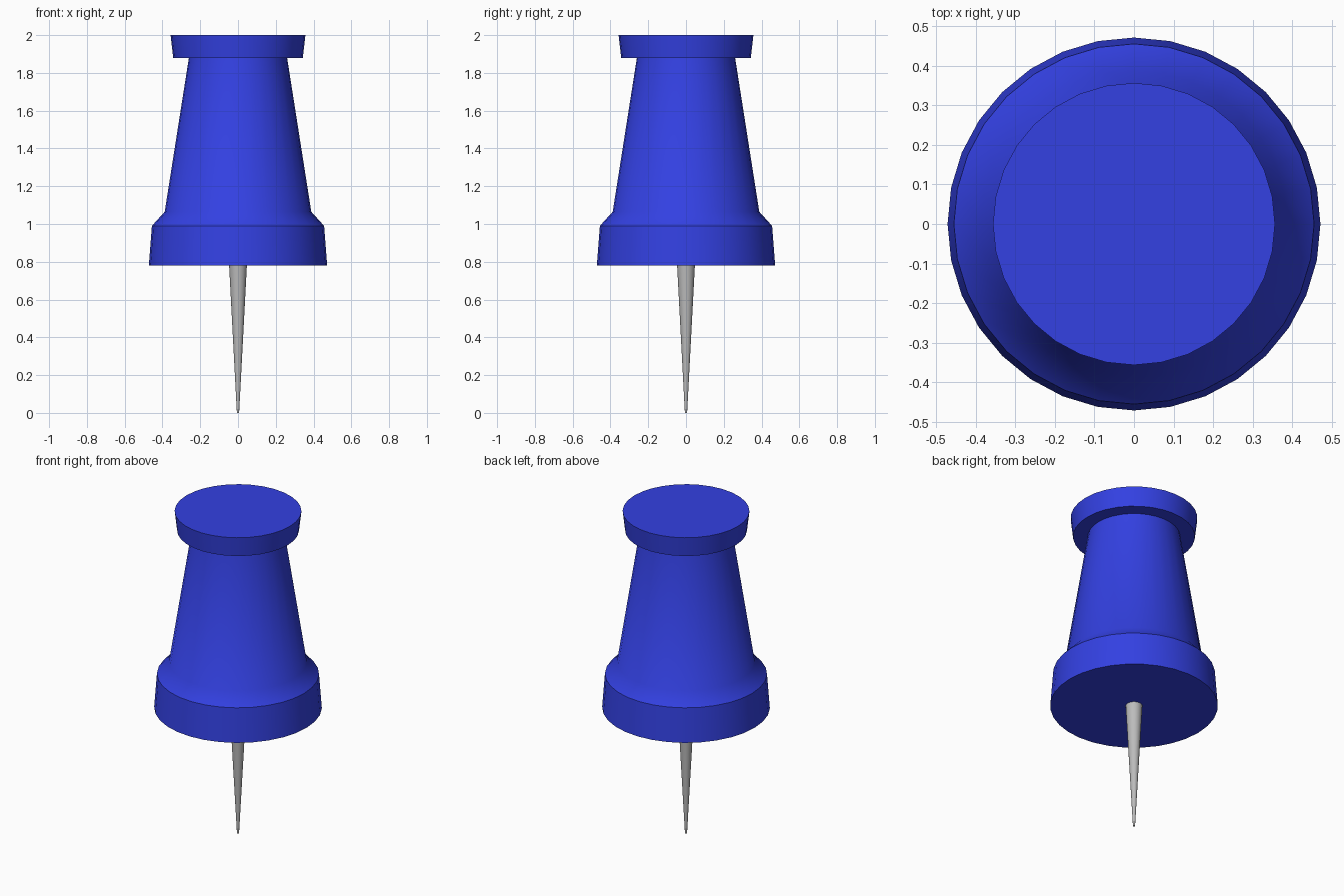
import bpy, bmesh, math

if "Cube" in bpy.data.objects:
    bpy.data.objects.remove(bpy.data.objects["Cube"])


def material(name, rgb):
    m = bpy.data.materials.new(name)
    m.diffuse_color = (*rgb, 1.0)
    m.use_nodes = True
    m.node_tree.nodes["Principled BSDF"].inputs["Base Color"].default_value = m.diffuse_color
    return m


def lathe(name, profile, mat, sides=32, sharp_deg=30):
    """Turn a (radius, z) profile into a capped solid, listed bottom to top."""
    bm = bmesh.new()
    rings = []
    for r, z in profile:
        rings.append([bm.verts.new((r * math.cos(2 * math.pi * i / sides),
                                    r * math.sin(2 * math.pi * i / sides), z))
                      for i in range(sides)])
    for low, high in zip(rings, rings[1:]):
        for i in range(sides):
            j = (i + 1) % sides
            bm.faces.new((low[i], low[j], high[j], high[i]))
    bm.faces.new(rings[0][::-1])
    bm.faces.new(rings[-1])
    mesh = bpy.data.meshes.new(name)
    bm.to_mesh(mesh)
    bm.free()
    mesh.materials.append(mat)
    obj = bpy.data.objects.new(name, mesh)
    bpy.context.collection.objects.link(obj)
    # smooth round the sides, crisp at the rims
    bpy.ops.object.select_all(action='DESELECT')
    obj.select_set(True)
    bpy.context.view_layer.objects.active = obj
    bpy.ops.object.shade_smooth_by_angle(angle=math.radians(sharp_deg))
    return obj


blue = material("blue plastic", (0.033, 0.052, 0.76))
steel = material("grey steel", (0.50, 0.50, 0.50))

# plastic grip: base collar, tapered neck and top cap in one turned piece
lathe("grip", [(0.472, 0.78), (0.456, 0.99), (0.388, 1.065),
               (0.26, 1.88), (0.343, 1.88), (0.357, 2.0)], blue, sharp_deg=36)

# tapered metal needle
lathe("needle", [(0.006, 0.0), (0.047, 0.78)], steel)
